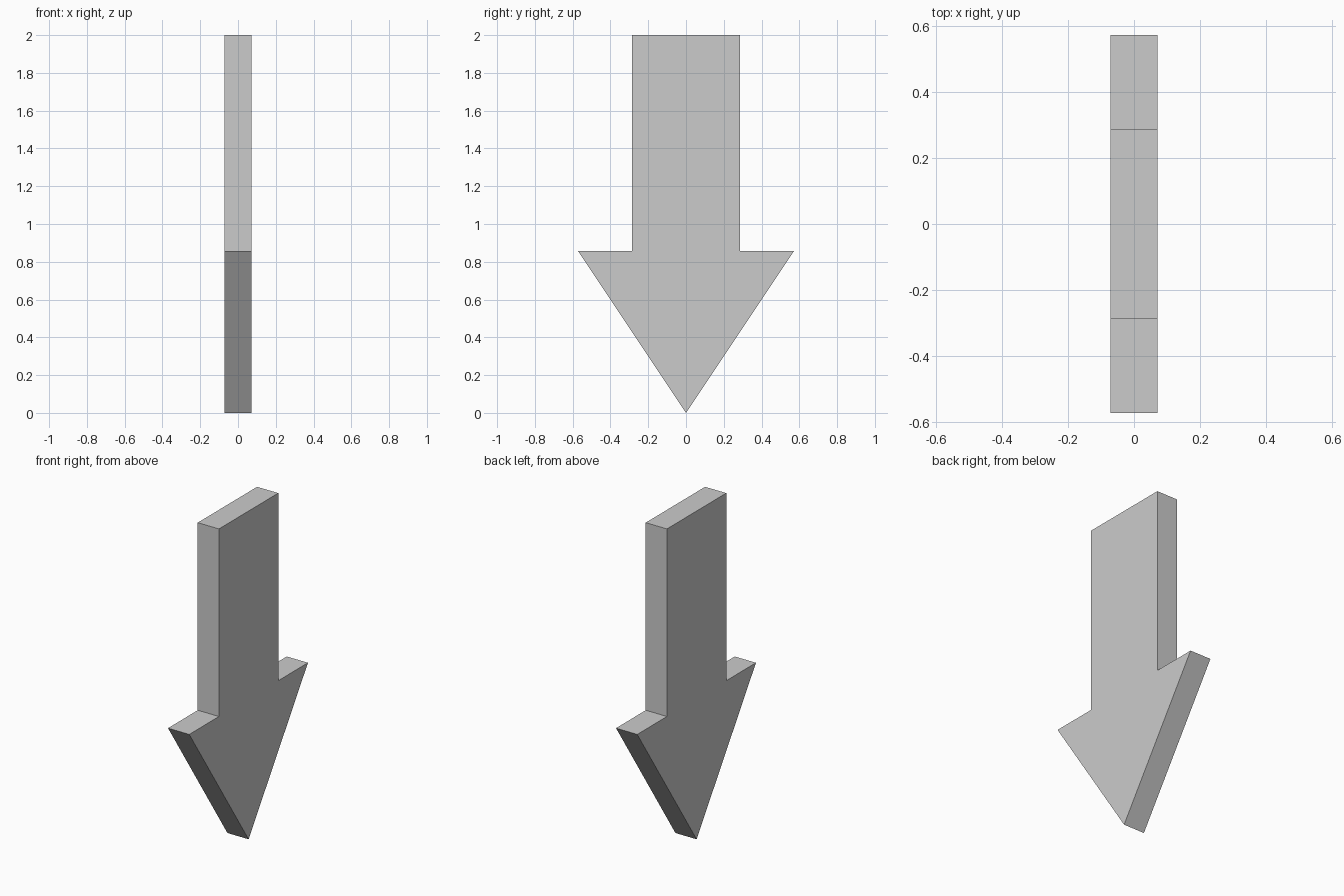
import bpy
import bmesh

if "Cube" in bpy.data.objects:
    bpy.data.objects.remove(bpy.data.objects["Cube"])

THICKNESS = 1 / 7
SHAFT_HALF = 2 / 7
HEAD_HALF = 4 / 7
HEAD_TOP = 6 / 7
HEIGHT = 2.0

# Right half of the arrow outline in (y, z), mirrored to close the loop
half = [(HEAD_HALF, HEAD_TOP), (SHAFT_HALF, HEAD_TOP), (SHAFT_HALF, HEIGHT)]
outline = [(0, 0)] + half + [(-y, z) for y, z in reversed(half)]

# Flat arrow face, extruded along x
bm = bmesh.new()
face = bm.faces.new([bm.verts.new((-THICKNESS / 2, y, z)) for y, z in outline])
side = bmesh.ops.extrude_face_region(bm, geom=[face], use_keep_orig=True)
bmesh.ops.translate(
    bm,
    verts=[v for v in side["geom"] if isinstance(v, bmesh.types.BMVert)],
    vec=(THICKNESS, 0, 0),
)
bmesh.ops.recalc_face_normals(bm, faces=bm.faces)

mesh = bpy.data.meshes.new("down_arrow")
bm.to_mesh(mesh)
bm.free()
bpy.context.collection.objects.link(bpy.data.objects.new("down_arrow", mesh))
